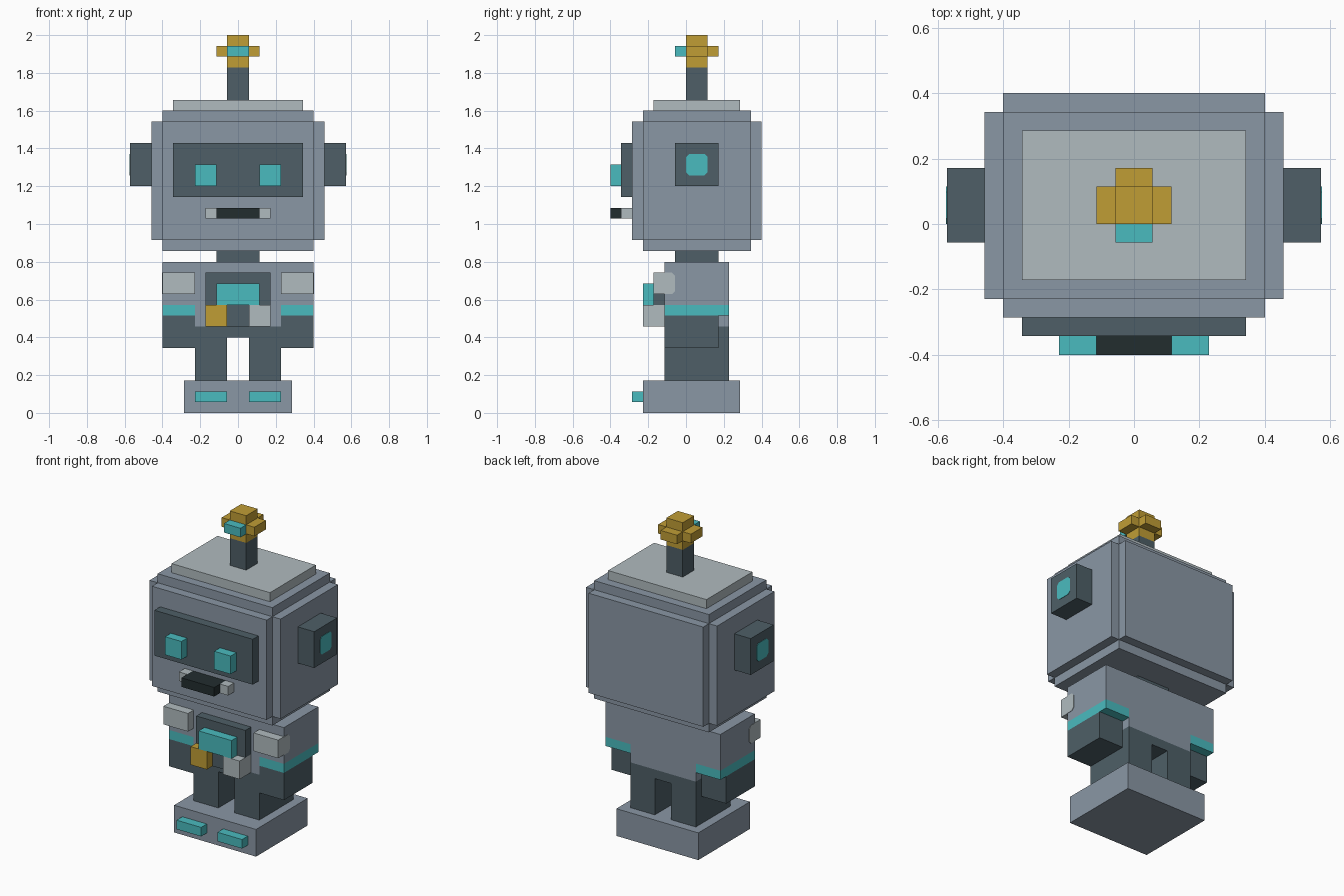
import bpy, bmesh

if "Cube" in bpy.data.objects:
    bpy.data.objects.remove(bpy.data.objects["Cube"], do_unlink=True)

U = 2 / 35  # one block of the grid all parts sit on


def material(name, rgb):
    lin = [(c / 255 / 12.92) if c < 11 else ((c / 255 + 0.055) / 1.055) ** 2.4 for c in rgb]
    m = bpy.data.materials.new(name)
    m.use_nodes = True
    m.diffuse_color = (*lin, 1)
    m.node_tree.nodes["Principled BSDF"].inputs["Base Color"].default_value = (*lin, 1)
    return m


STEEL = material("steel grey", (138, 151, 165))
DARK = material("dark slate", (78, 95, 103))
PALE = material("pale grey", (176, 187, 191))
TEAL = material("glowing teal", (74, 187, 191))
GOLD = material("gold", (192, 157, 53))
BLACK = material("near black", (34, 45, 47))


def prism(name, mat, axis, pts, lo, hi):
    """Extrude a 2D outline along x or y; all sizes in blocks."""
    bm = bmesh.new()

    def at(a, b, d):
        return bm.verts.new([c * U for c in ((d, a, b) if axis == "x" else (a, d, b))])

    face = bm.faces.new([at(a, b, lo) for a, b in pts])
    ext = bmesh.ops.extrude_face_region(bm, geom=[face])["geom"]
    step = (hi - lo) * U
    bmesh.ops.translate(bm, verts=[g for g in ext if isinstance(g, bmesh.types.BMVert)],
                        vec=(step, 0, 0) if axis == "x" else (0, step, 0))
    bmesh.ops.recalc_face_normals(bm, faces=bm.faces)
    mesh = bpy.data.meshes.new(name)
    bm.to_mesh(mesh)
    bm.free()
    mesh.materials.append(mat)
    ob = bpy.data.objects.new(name, mesh)
    bpy.context.collection.objects.link(ob)
    return ob


def box(name, mat, x, y, z):
    pts = [(x[0], z[0]), (x[1], z[0]), (x[1], z[1]), (x[0], z[1])]
    return prism(name, mat, "y", pts, *y)


def box_pair(name, mat, x, y, z):
    box("left_" + name, mat, x, y, z)
    box("right_" + name, mat, (-x[1], -x[0]), y, z)


def plate_pair(name, mat, pts, x, thick=0.04):
    prism("left_" + name, mat, "x", pts, x, x + thick)
    prism("right_" + name, mat, "x", pts, -x - thick, -x)


# Base and legs
box("foot_base", STEEL, (-5, 5), (-4, 5), (0, 3))
box_pair("toe_light", TEAL, (1, 4), (-5, -4), (1, 2))
prism("hips_and_legs", DARK, "y",
      [(-4, 3), (-1, 3), (-1, 7), (1, 7), (1, 3), (4, 3), (4, 8), (-4, 8)], -2, 4)

# Torso with a narrower waist, arms below the teal cuffs
prism("torso", STEEL, "y",
      [(-4, 8), (4, 8), (4, 10), (7, 10), (7, 14), (-7, 14), (-7, 10), (-4, 10)], -2, 4)
box_pair("cuff", TEAL, (4, 7), (-2, 4), (9, 10))
box_pair("arm", DARK, (4, 7), (-2, 3), (6, 9))
box_pair("shoulder_pad", PALE, (4, 7), (-3, -2), (11, 13))
c = 0.3  # small corner cut of the painted patches
plate_pair("shoulder_patch", PALE,
           [(-2, 11), (-1 - c, 11), (-1, 11 + c), (-1, 13 - c), (-1 - c, 13), (-2, 13)], 7)

# Chest panel and its controls
prism("chest_panel", DARK, "y",
      [(-1, 8), (1, 8), (1, 10), (3, 10), (3, 13), (-3, 13), (-3, 10), (-1, 10)], -3, -2)
box("chest_screen", TEAL, (-2, 2), (-4, -3), (10, 12))
box("right_chest_knob", GOLD, (-3, -1), (-4, -2), (8, 10))
box("left_chest_knob", PALE, (1, 3), (-4, -2), (8, 10))

# Neck and head, stepped along its edges
box("neck", DARK, (-2, 2), (-1, 3), (14, 15))
box("head_core", STEEL, (-7, 7), (-4, 6), (15, 28))
box("head_sides", STEEL, (-8, 8), (-4, 6), (16, 27))
box("head_front_and_back", STEEL, (-7, 7), (-5, 7), (16, 27))
box("head_top_plate", PALE, (-6, 6), (-3, 5), (28, 29))

# Face
box("face_panel", DARK, (-6, 6), (-6, -5), (20, 25))
box_pair("eye", TEAL, (2, 4), (-7, -6), (21, 23))
box("mouth", BLACK, (-2, 2), (-7, -5), (18, 19))
box_pair("mouth_corner", PALE, (2, 3), (-6, -5), (18, 19))

# Ears with lights
box_pair("ear", DARK, (8, 10), (-1, 3), (21, 25))
plate_pair("ear_light", TEAL,
           [(c, 22), (2 - c, 22), (2, 22 + c), (2, 24 - c),
            (2 - c, 24), (c, 24), (0, 24 - c), (0, 22 + c)], 10)

# Antenna
box("antenna_stem", DARK, (-1, 1), (0, 2), (29, 32))
box("antenna_bulb", GOLD, (-1, 1), (0, 2), (32, 35))
box_pair("antenna_bulb_side", GOLD, (1, 2), (0, 2), (33, 34))
box("antenna_bulb_back", GOLD, (-1, 1), (2, 3), (33, 34))
box("antenna_light", TEAL, (-1, 1), (-1, 0), (33, 34))
